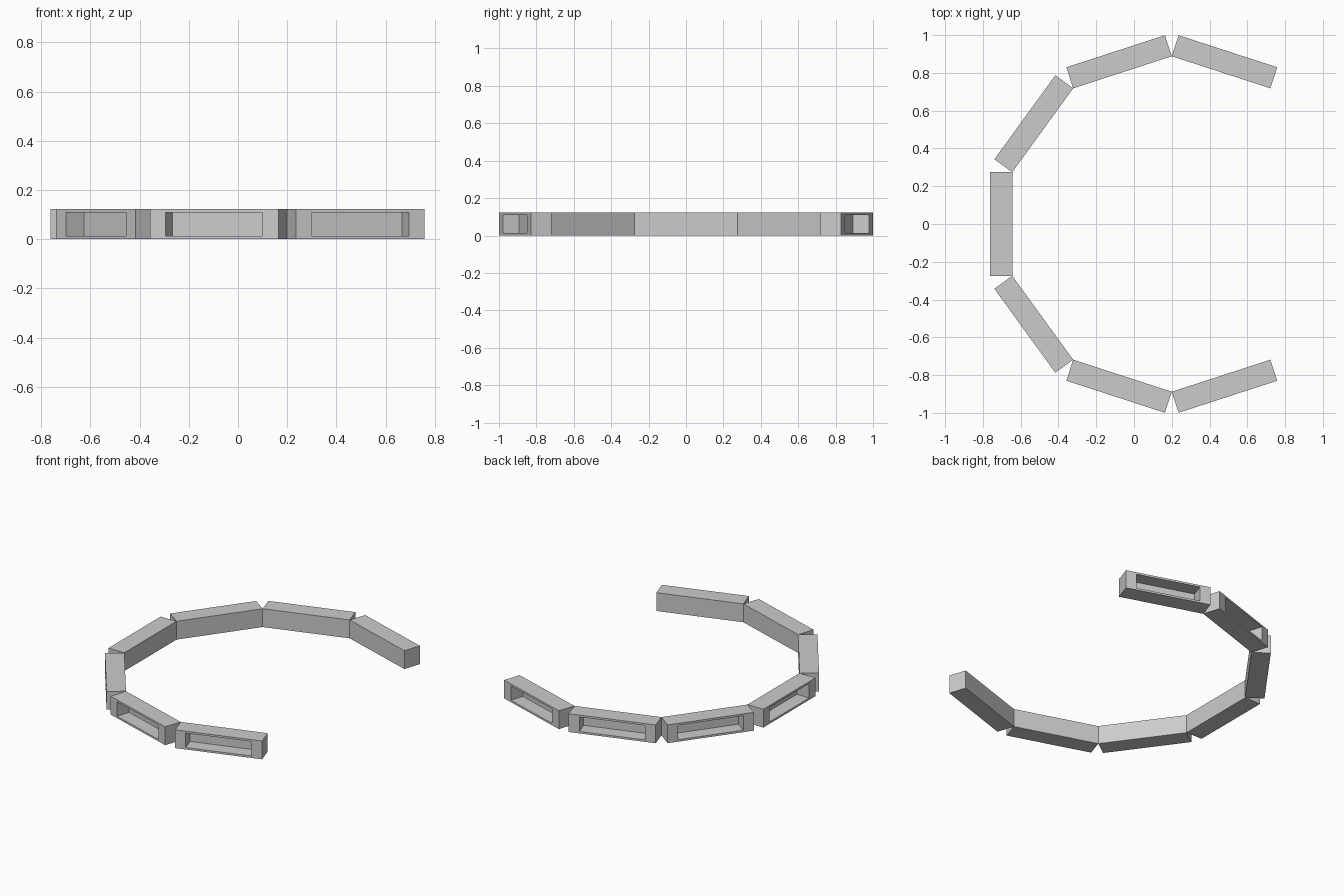
import bpy, bmesh, math
from mathutils import Matrix, Vector

if "Cube" in bpy.data.objects:
    bpy.data.objects.remove(bpy.data.objects["Cube"])

CX, RADIUS = 0.2, 0.888           # decagon centre and inner corner radius
STEP = math.radians(36)
APOTHEM = RADIUS * math.cos(STEP / 2)
LENGTH = 2 * RADIUS * math.sin(STEP / 2)
THICK, HEIGHT = 0.117, 0.122
END_RIM, TOP_RIM, DEPTH = 0.067, 0.013, 0.091


def trough_mesh():
    """Box with a pocket sunk into its outward (+x) face."""
    bm = bmesh.new()
    place = Matrix.Translation((APOTHEM + THICK / 2, 0, HEIGHT / 2)) @ \
        Matrix.Diagonal((THICK, LENGTH, HEIGHT, 1))
    bmesh.ops.create_cube(bm, size=1, matrix=place)
    front = max(bm.faces, key=lambda f: f.calc_center_median().x)
    # Rim around the opening, then the sunken floor
    rim = bmesh.ops.extrude_discrete_faces(bm, faces=[front])["faces"][0]
    for v in rim.verts:
        v.co.y *= 1 - 2 * END_RIM / LENGTH
        v.co.z = HEIGHT / 2 + (v.co.z - HEIGHT / 2) * (1 - 2 * TOP_RIM / HEIGHT)
    floor = bmesh.ops.extrude_discrete_faces(bm, faces=[rim])["faces"][0]
    bmesh.ops.translate(bm, verts=floor.verts, vec=Vector((-DEPTH, 0, 0)))
    bmesh.ops.recalc_face_normals(bm, faces=bm.faces)
    mesh = bpy.data.meshes.new("hollow_segment")
    bm.to_mesh(mesh)
    bm.free()
    return mesh


# Seven of the ten decagon sides, open towards +x
mesh = trough_mesh()
for i in range(7):
    segment = bpy.data.objects.new(f"ring_segment_{i + 1}", mesh)
    segment.location.x = CX
    segment.rotation_euler.z = STEP * (2 + i)
    bpy.context.collection.objects.link(segment)
